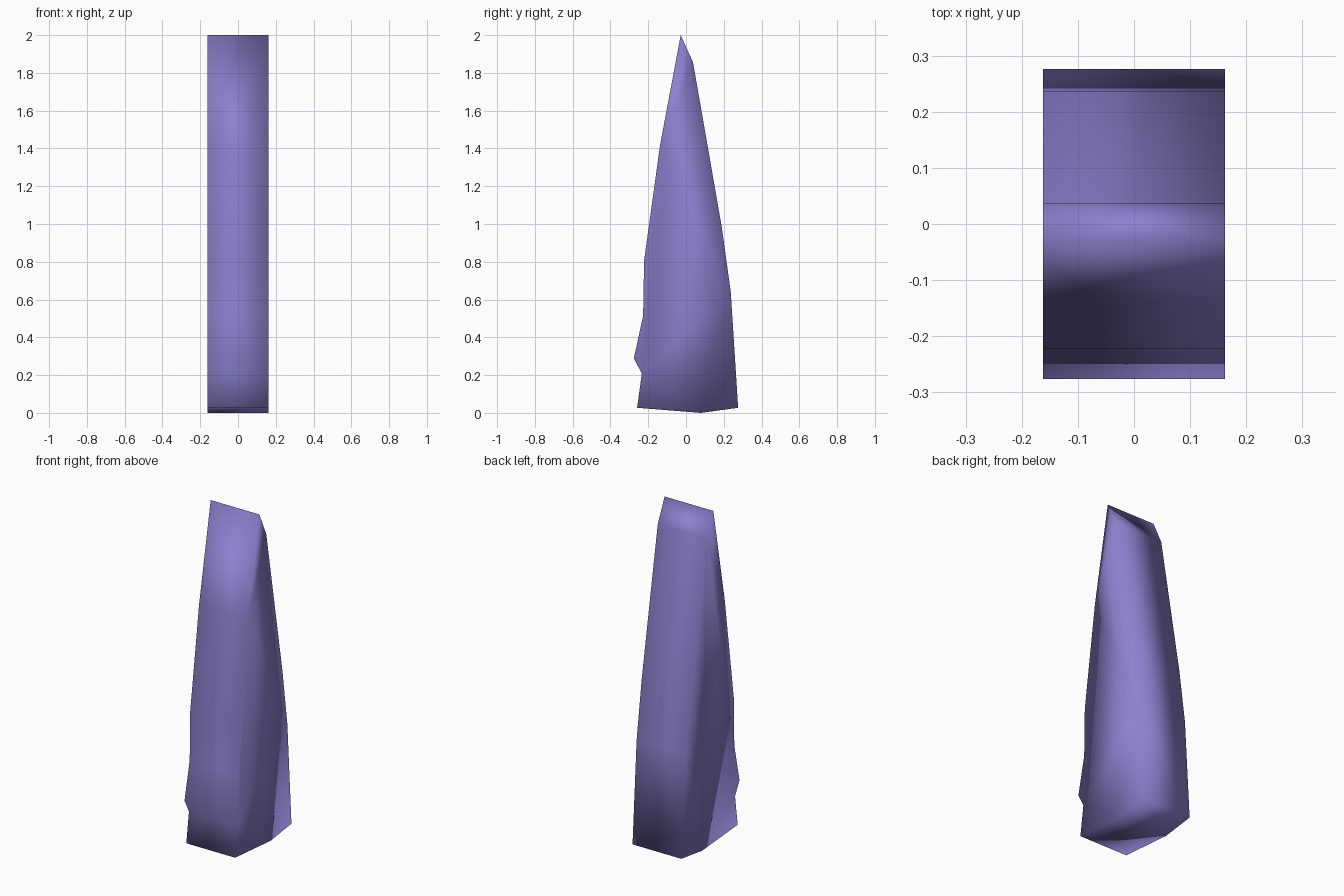
import bpy
import bmesh

cube = bpy.data.objects.get("Cube")
if cube:
    bpy.data.objects.remove(cube, do_unlink=True)

# Violet stone colour
color = (0.26, 0.22, 0.62, 1.0)
violet = bpy.data.materials.new("violet")
violet.use_nodes = True
violet.diffuse_color = color
violet.node_tree.nodes["Principled BSDF"].inputs["Base Color"].default_value = color

# Side outline (y, z): underside, back, tip, then down the notched front
HALF_WIDTH = 0.162
outline = [
    (-0.259, 0.027), (0.078, 0.0), (0.276, 0.027), (0.237, 0.64),
    (0.19, 0.98), (0.037, 1.857), (-0.028, 2.0), (-0.137, 1.42),
    (-0.222, 0.805), (-0.227, 0.515), (-0.276, 0.289), (-0.234, 0.208),
]

# Extrude the outline across the width
bm = bmesh.new()
side = bm.faces.new([bm.verts.new((-HALF_WIDTH, y, z)) for y, z in outline])
extruded = bmesh.ops.extrude_face_region(bm, geom=[side], use_keep_orig=True)
moved = [v for v in extruded["geom"] if isinstance(v, bmesh.types.BMVert)]
bmesh.ops.translate(bm, verts=moved, vec=(2 * HALF_WIDTH, 0, 0))
bmesh.ops.recalc_face_normals(bm, faces=bm.faces)

# Soft shading runs over every edge
for face in bm.faces:
    face.smooth = True

mesh = bpy.data.meshes.new("pointed_shard")
bm.to_mesh(mesh)
bm.free()
mesh.materials.append(violet)
shard = bpy.data.objects.new("pointed_shard", mesh)
bpy.context.collection.objects.link(shard)
